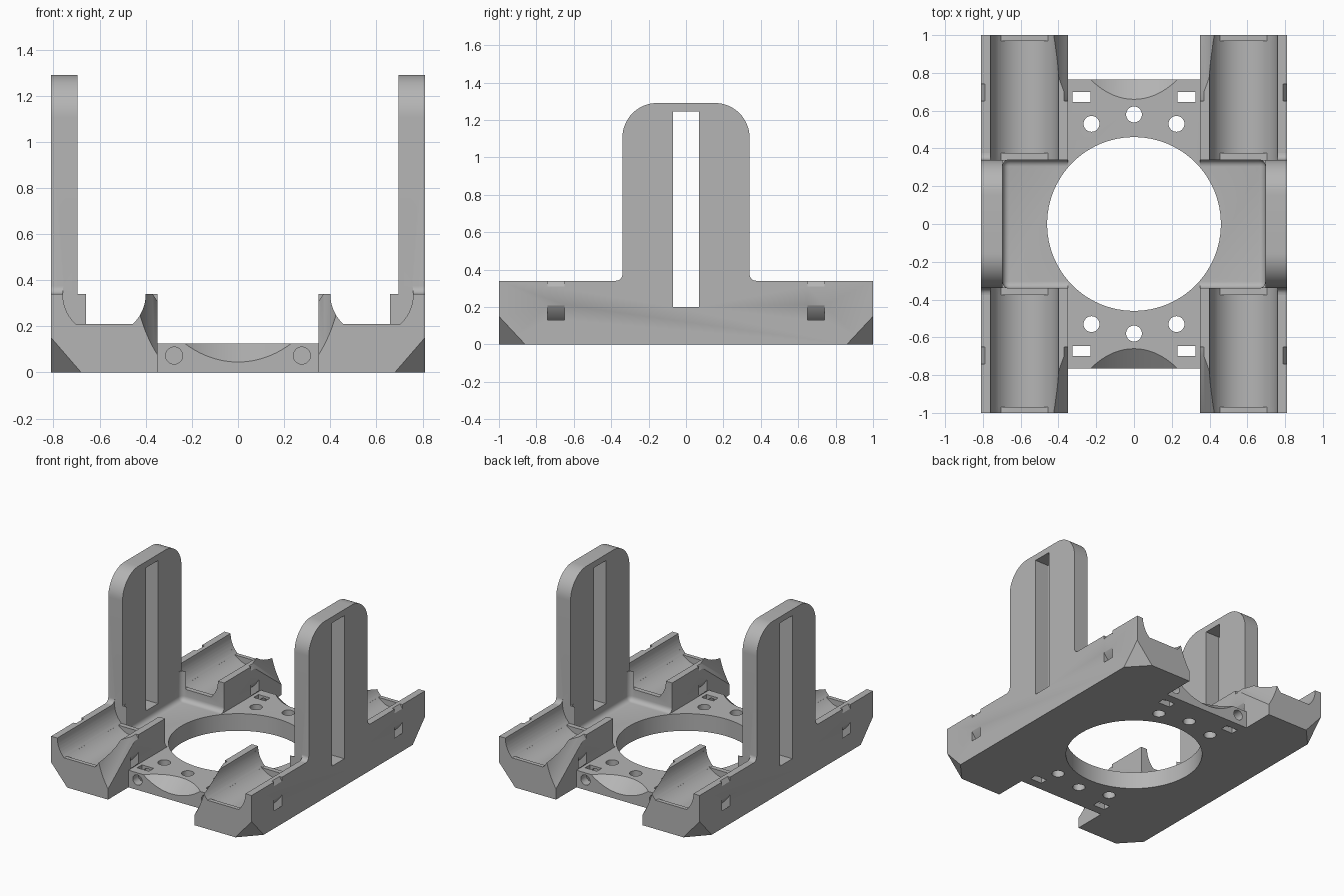
import bpy, bmesh, math
from mathutils import Vector

cube = bpy.data.objects.get("Cube")
if cube:
    bpy.data.objects.remove(cube, do_unlink=True)

grey = bpy.data.materials.new("light_grey_plastic")
grey.use_nodes = True
COLOUR = (0.46, 0.46, 0.46, 1)
grey.diffuse_color = COLOUR
grey.node_tree.nodes["Principled BSDF"].inputs["Base Color"].default_value = COLOUR

# Overall sizes
W, L, RAIL_TOP, PLATE_TOP = 0.81, 1.0, 0.34, 0.125
INNER, HALF, PLATE_END = 0.35, 0.34, 0.765
TROUGH_X, TROUGH_R = 0.58, 0.18
UP_IN, UP_TOP = 0.695, 1.29


def finish(bm, name):
    bmesh.ops.recalc_face_normals(bm, faces=bm.faces)
    mesh = bpy.data.meshes.new(name)
    bm.to_mesh(mesh)
    bm.free()
    obj = bpy.data.objects.new(name, mesh)
    bpy.context.collection.objects.link(obj)
    return obj


def prism(points, axis, a, b, name="cutter"):
    """Extrude a 2D outline along an axis from a to b."""
    def place(p, h):
        return {"X": (h, p[0], p[1]), "Y": (p[0], h, p[1]), "Z": (p[0], p[1], h)}[axis]
    bm = bmesh.new()
    face = bm.faces.new([bm.verts.new(place(p, a)) for p in points])
    new = bmesh.ops.extrude_face_region(bm, geom=[face])["geom"]
    shift = Vector(place((0, 0), b - a))
    bmesh.ops.translate(bm, vec=shift, verts=[v for v in new if isinstance(v, bmesh.types.BMVert)])
    return finish(bm, name)


def box(x0, x1, y0, y1, z0, z1, name="cutter"):
    return prism([(x0, y0), (x1, y0), (x1, y1), (x0, y1)], "Z", z0, z1, name)


def arc(cx, cy, r, start, end, n):
    angles = [math.radians(start + (end - start) * i / n) for i in range(n + 1)]
    return [(cx + r * math.cos(t), cy + r * math.sin(t)) for t in angles]


def disc(cx, cy, r, n=32):
    return arc(cx, cy, r, 0, 360, n)[:-1]


def cut(obj, *cutters):
    for c in cutters:
        mod = obj.modifiers.new("cut", "BOOLEAN")
        mod.operation, mod.solver, mod.object = "DIFFERENCE", "EXACT", c
        bpy.context.view_layer.update()
        graph = bpy.context.evaluated_depsgraph_get()
        mesh = bpy.data.meshes.new_from_object(obj.evaluated_get(graph))
        obj.modifiers.clear()
        obj.data = mesh
        bpy.data.objects.remove(c, do_unlink=True)


def rounded_pocket():
    obj = box(-UP_IN, UP_IN, -HALF, HALF, PLATE_TOP, 0.6)
    bm = bmesh.new()
    bm.from_mesh(obj.data)
    bmesh.ops.bevel(bm, geom=bm.edges[:], offset=0.035, segments=5, profile=0.5, affect="EDGES")
    bm.to_mesh(obj.data)
    bm.free()
    return obj


def corner_wedge(sx, sy):
    bm = bmesh.new()
    for p in ((W - 0.13, L, 0), (W, L - 0.14, 0), (W, L, 0.15), (W + 0.1, L + 0.1, -0.1)):
        bm.verts.new((sx * p[0], sy * p[1], p[2]))
    bmesh.ops.convex_hull(bm, input=bm.verts[:])
    return finish(bm, "cutter")


def tilted_scoop(sy):
    """Large slanted cylinder that hollows the plate's end edge."""
    r = 0.448
    along = Vector((0, -sy * 0.105, 0.08)).normalized()
    out = Vector((0, sy * 0.08, 0.105)).normalized()
    bm = bmesh.new()
    bmesh.ops.create_cone(bm, cap_ends=True, segments=128, radius1=r, radius2=r, depth=0.6)
    bmesh.ops.rotate(bm, verts=bm.verts, matrix=along.to_track_quat("Z", "Y").to_matrix())
    bmesh.ops.translate(bm, verts=bm.verts, vec=Vector((0, sy * 0.7125, 0.085)) + out * r)
    return finish(bm, "cutter")


def trough_cutters(sx, sy):
    """Round bearing trough with a raised lip at each end."""
    cx = sx * TROUGH_X
    dip = math.degrees(math.asin(0.13 / TROUGH_R))
    lipped = arc(cx, RAIL_TOP, TROUGH_R, -dip, 180 + dip, 40)
    full = disc(cx, RAIL_TOP, TROUGH_R, 64)
    return [prism(lipped, "Y", sy * HALF, sy * 1.1),
            prism(full, "Y", sy * 0.375, sy * 0.97)]


def slot_cutter(sx):
    return box(*sorted((sx * 0.6, sx * 0.9)), -0.07, 0.07, 0.2, 1.245)


# Base: end channels, central pocket and opening
base = box(-W, W, -L, L, 0, RAIL_TOP, "base")
cut(base, box(-INNER, INNER, -1.1, 1.1, PLATE_TOP, 0.5), rounded_pocket(),
    prism(disc(0, 0, 0.46, 96), "Z", -0.1, 0.5))

for sy in (1, -1):
    # Plate ends: step back, scooped edge, centre hole
    cut(base, box(-INNER, INNER, *sorted((sy * PLATE_END, sy * 1.1)), -0.1, 0.5),
        tilted_scoop(sy), prism(disc(0, sy * 0.58, 0.042), "Z", -0.1, 0.3))
    tie_y = (sy * 0.65, sy * 0.74)
    for sx in (1, -1):
        # Bolt holes, nut slots and end screw holes
        cut(base, prism(disc(sx * 0.225, sy * 0.53, 0.042), "Z", -0.1, 0.3),
            box(*sorted((sx * 0.23, sx * 0.325)), *sorted((sy * 0.645, sy * 0.7)), -0.1, 0.3),
            prism(disc(sx * 0.277, 0.073, 0.037), "Y", sy * 0.62, sy * 0.8))
        # Rails: trough, curved strap channel, clipped corner
        cx = sx * TROUGH_X
        band = arc(cx, RAIL_TOP, 0.311, 200, 340, 40) + arc(cx, RAIL_TOP, 0.264, 340, 200, 40)
        cut(base, *trough_cutters(sx, sy), prism(band, "Y", *tie_y), corner_wedge(sx, sy))
        # Strap notches on both rail top edges
        for side in (1, -1):
            notch = [(cx + side * sx * dx, z) for dx, z in ((0.21, 0.34), (0.23, 0.31), (0.25, 0.36))]
            cut(base, prism(notch, "Y", *tie_y))

# Uprights: rounded slotted arms with flared feet
parts = [base]
for sx, name in ((1, "left_upright"), (-1, "right_upright")):
    cut(base, slot_cutter(sx))
    foot, r = 0.035, 0.185
    half = arc(HALF + foot, RAIL_TOP + foot, foot, 270, 180, 6)
    half += arc(HALF - r, UP_TOP - r, r, 0, 90, 16)
    outline = half + [(-y, z) for y, z in reversed(half)]
    arm = prism(outline, "X", sx * UP_IN, sx * W, name)
    cut(arm, slot_cutter(sx), *trough_cutters(sx, 1), *trough_cutters(sx, -1))
    parts.append(arm)

# Material and shading
for obj in parts:
    obj.data.materials.clear()
    obj.data.materials.append(grey)
    bpy.ops.object.select_all(action="DESELECT")
    obj.select_set(True)
    bpy.context.view_layer.objects.active = obj
    bpy.ops.object.shade_smooth_by_angle(angle=math.radians(30))
